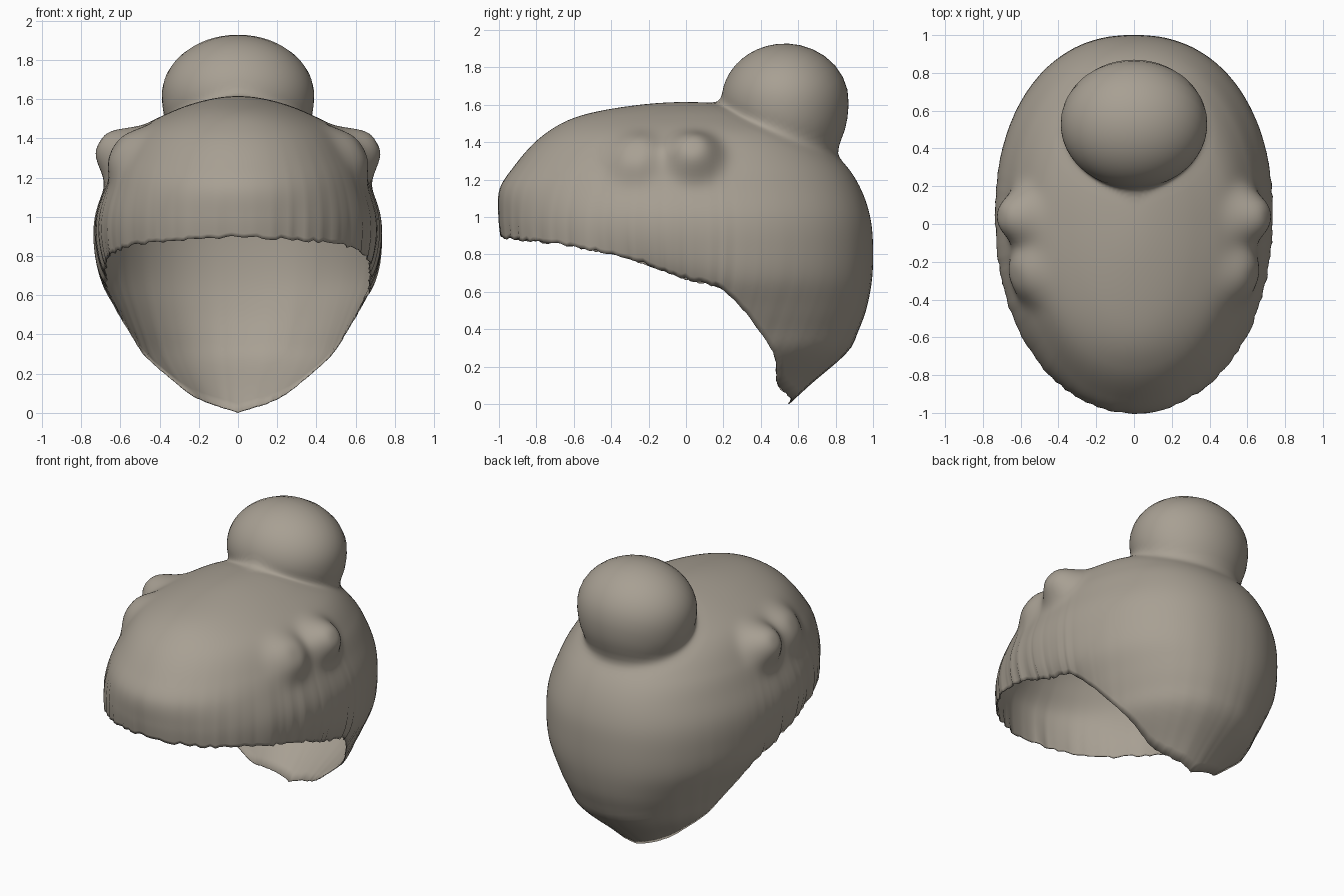
import bpy
import bmesh
import math
import random
from mathutils import Vector

random.seed(4)
cube = bpy.data.objects.get("Cube")
if cube:
    bpy.data.objects.remove(cube)

hair = bpy.data.materials.new("warm_grey_hair")
hair.use_nodes = True
COLOR = (0.39, 0.35, 0.292, 1)
hair.diffuse_color = COLOR
hair.node_tree.nodes["Principled BSDF"].inputs["Base Color"].default_value = COLOR

TOP = 1.615
# Horizontal slices: height, side, front and back half-widths
SLICES = [
    (TOP, 0, 0, 0), (1.6, .14, .25, .24), (1.54, .33, .57, .47),
    (1.44, .51, .76, .68), (1.27, .63, .92, .86), (1.15, .68, .995, .935),
    (1.0, .73, 1, .985), (.85, .74, .98, 1), (.67, .72, .95, .995),
    (.51, .645, .9, .965), (.4, .59, .9, .925), (.28, .53, .9, .865),
    (.1, .35, .9, .66), (-.02, .25, .9, .53),
]
# Hairline: degrees from the back, height
RIM = [(0, 0), (27, .1), (45, .28), (63, .5), (74, .61), (90, .67),
       (113, .77), (135, .84), (152, .87), (180, .9)]
BUN_CENTRE = Vector((0, .53, 1.62))
BUN_RADII = Vector((.388, .34, .308))
BUN_DEPTH = .45
BUN_ROOT = Vector((0, .53, 1.22))


def smooth_lookup(points, x):
    """Cubic curve through sorted (x, y) points."""
    n = len(points)
    x = min(max(x, points[0][0]), points[-1][0])
    i = next(k for k in range(n - 1) if x <= points[k + 1][0])

    def slope(k):
        a, b = points[max(k - 1, 0)], points[min(k + 1, n - 1)]
        return (b[1] - a[1]) / (b[0] - a[0])
    (x0, y0), (x1, y1) = points[i], points[i + 1]
    h = x1 - x0
    u = (x - x0) / h
    v = 1 - u
    return (y0 * v * v * (1 + 2 * u) + y1 * u * u * (1 + 2 * v)
            + h * u * v * (slope(i) * v - slope(i + 1) * u))


CURVES = [[(math.sqrt(TOP - s[0]), s[k]) for s in SLICES] for k in (1, 2, 3)]


def cap_radius(angle, z):
    """Radius of the cap at an angle from the back and a height."""
    depth = math.sqrt(max(TOP - z, 0))
    side, front, back = (smooth_lookup(c, depth) for c in CURVES)
    along, power = (back, 2.25) if math.cos(angle) > 0 else (front, 2.05)
    if min(side, along) < 1e-4:
        return 0
    return (abs(math.sin(angle) / side) ** power
            + abs(math.cos(angle) / along) ** power) ** (-1 / power)


def bun_distance(p):
    """Below 1 inside the bun, above 1 outside."""
    d = p - BUN_CENTRE
    height = BUN_RADII.z if d.z > 0 else BUN_DEPTH
    return math.hypot(d.x / BUN_RADII.x, d.y / BUN_RADII.y, d.z / height)


def swell_knots(p):
    """Push out the two knots on each side."""
    sign = 1 if p.x > 0 else -1
    q = p.copy()
    for centre, size, push in (((.6, .04, 1.33), .135, .12),
                               ((.56, -.27, 1.32), .14, .065)):
        d = (Vector((abs(p.x), p.y, p.z)) - Vector(centre)).length
        amount = push * math.exp(-(d / size) ** 3)
        q += Vector((sign * .9, 0, .44)) * amount
    return q


def inflate_bun(p):
    """Send a point inside the bun out to its surface, away from the root."""
    ray = (p - BUN_ROOT).normalized()
    near, far = 0, 1.5
    for _ in range(30):
        middle = (near + far) / 2
        if bun_distance(BUN_ROOT + ray * middle) < 1:
            near = middle
        else:
            far = middle
    return BUN_ROOT + ray * near


# Hair combed from crown to a slightly ragged hairline, with the bun drawn out
COLS, ROWS = 192, 72
bm = bmesh.new()
pole = bm.verts.new((0, 0, TOP))
columns = []
neck = []
for c in range(COLS):
    angle = 2 * math.pi * c / COLS
    degrees = abs((math.degrees(angle) + 180) % 360 - 180)
    rim = smooth_lookup(RIM, degrees)
    ragged = .3 if degrees < 70 else 1
    if degrees > 5:
        rim += random.uniform(-.008, .008) * ragged
    strand = random.uniform(-.01, .007) * ragged
    curl = .045 * math.exp(-((degrees - 97) / 28) ** 2)
    column = []
    for r in range(1, ROWS + 1):
        t = r / ROWS
        z = TOP - (TOP - rim) * t * t
        radius = cap_radius(angle, z) + strand * t ** 6 - curl * t ** 14
        p = Vector((radius * math.sin(angle), radius * math.cos(angle), z))
        e = bun_distance(p)
        vert = bm.verts.new(inflate_bun(p) if e < 1 else swell_knots(p))
        if .88 < e < 1.2:
            neck.append(vert)
        column.append(vert)
    columns.append(column)
for c in range(COLS):
    a, b = columns[c], columns[(c + 1) % COLS]
    bm.faces.new((pole, a[0], b[0]))
    for r in range(ROWS - 1):
        bm.faces.new((a[r], a[r + 1], b[r + 1], b[r]))

# Soften the neck of the bun
for _ in range(5):
    bmesh.ops.smooth_vert(bm, verts=neck, factor=.5, use_axis_x=True,
                          use_axis_y=True, use_axis_z=True)
bmesh.ops.recalc_face_normals(bm, faces=bm.faces)
mesh = bpy.data.meshes.new("hair_with_bun")
bm.to_mesh(mesh)
bm.free()
mesh.materials.append(hair)
cap = bpy.data.objects.new("hair_with_bun", mesh)
bpy.context.collection.objects.link(cap)
bpy.ops.object.select_all(action='DESELECT')
cap.select_set(True)
bpy.context.view_layer.objects.active = cap
bpy.ops.object.shade_smooth_by_angle(angle=math.radians(60))
shell = cap.modifiers.new("thin_shell", 'SOLIDIFY')
shell.thickness = .006
shell.offset = -1
